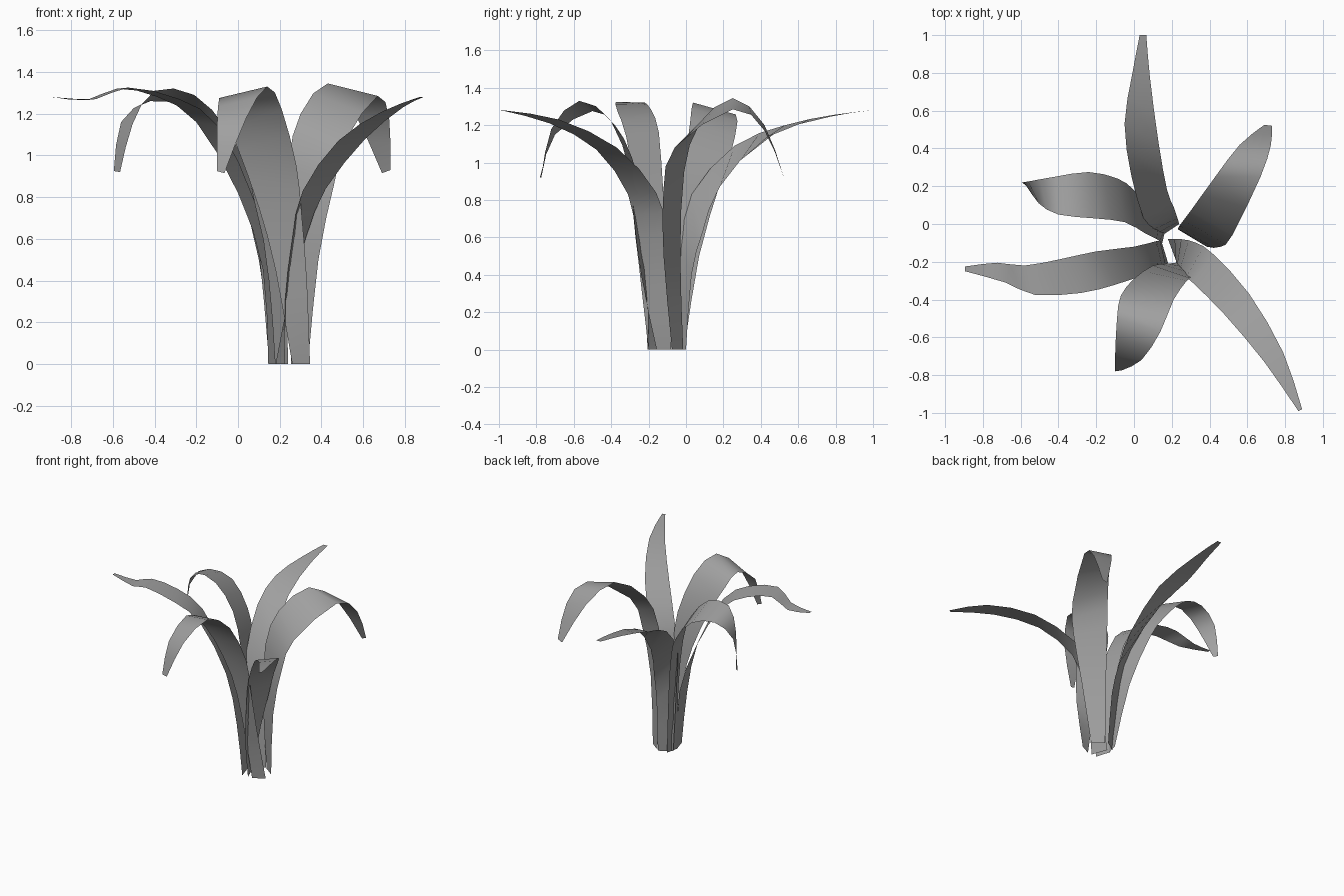
import bpy
import bmesh
from mathutils import Vector

STEPS = 2  # cross-sections per rail span

cube = bpy.data.objects.get("Cube")
if cube:
    bpy.data.objects.remove(cube, do_unlink=True)


def make_material(name, colour):
    material = bpy.data.materials.new(name)
    material.use_nodes = True
    material.diffuse_color = colour
    shader = next(n for n in material.node_tree.nodes if n.type == 'BSDF_PRINCIPLED')
    shader.inputs["Base Color"].default_value = colour
    shader.inputs["Roughness"].default_value = 0.8
    return material


def smooth_rail(points):
    """Resample a rail as a curve that passes through every control point."""
    pts = [Vector(p) for p in points]
    pts = [pts[0] * 2 - pts[1]] + pts + [pts[-1] * 2 - pts[-2]]
    result = []
    for before, start, end, after in zip(pts, pts[1:], pts[2:], pts[3:]):
        for step in range(STEPS):
            t = step / STEPS
            result.append(start + (end - before) * (t / 2)
                          + (before * 2 - start * 5 + end * 4 - after) * (t * t / 2)
                          + (start * 3 - before - end * 3 + after) * (t ** 3 / 2))
    return result + [pts[-2]]


def make_leaf(name, rail_a, rail_b, material):
    """Loft one thin blade between its two edge rails, root to tip."""
    bm = bmesh.new()
    rows = [(bm.verts.new(a), bm.verts.new(b))
            for a, b in zip(smooth_rail(rail_a), smooth_rail(rail_b))]
    for (a, b), (next_a, next_b) in zip(rows, rows[1:]):
        bm.faces.new((a, b, next_b, next_a)).smooth = True
    mesh = bpy.data.meshes.new(name)
    bm.to_mesh(mesh)
    bm.free()
    mesh.materials.append(material)
    leaf = bpy.data.objects.new(name, mesh)
    bpy.context.collection.objects.link(leaf)
    return leaf


leaf_grey = make_material("leaf_grey", (0.35, 0.35, 0.35, 1.0))

# Long straight leaf reaching back
make_leaf(
    "back_leaf",
    [(.24, 0, 0), (.23, .03, .4), (.21, .09, .63), (.175, .18, .87),
     (.13, .43, 1.135), (.085, .77, 1.245), (.065, 1, 1.28)],
    [(.15, -.06, 0), (.1, -.03, .55), (.05, .03, .83), (-.015, .26, 1.09),
     (-.05, .53, 1.2), (-.01, .79, 1.255), (.03, 1, 1.28)],
    leaf_grey)

# Broad drooping leaf on the back left
make_leaf(
    "back_left_leaf",
    [(.335, -.075, 0), (.385, -.12, .5), (.46, -.12, .86), (.52, -.06, 1.08),
     (.67, .25, 1.285), (.725, .42, 1.17), (.73, .52, .93)],
    [(.255, -.015, 0), (.235, -.03, .5), (.24, -.01, .95), (.3, .07, 1.2),
     (.43, .25, 1.345), (.56, .42, 1.2), (.69, .525, .915)],
    leaf_grey)

# Drooping leaf on the back right
make_leaf(
    "back_right_leaf",
    [(.17, -.01, 0), (.1, .07, .5), (0, .18, .88), (-.085, .24, 1.05),
     (-.24, .275, 1.22), (-.42, .25, 1.26), (-.56, .225, 1.16), (-.595, .22, .925)],
    [(.15, -.1, 0), (.12, -.08, .5), (.06, -.05, .88), (-.05, .01, 1.12),
     (-.21, .03, 1.29), (-.4, .05, 1.31), (-.505, .11, 1.15), (-.565, .2, .92)],
    leaf_grey)

# Long straight leaf reaching to the front left
make_leaf(
    "front_left_leaf",
    [(.225, -.2, 0), (.225, -.235, .3), (.26, -.27, .6), (.31, -.31, .83),
     (.48, -.48, 1.07), (.69, -.73, 1.21), (.87, -.99, 1.28)],
    [(.18, -.08, 0), (.25, -.08, .35), (.33, -.1, .62), (.42, -.16, .84),
     (.61, -.37, 1.08), (.79, -.68, 1.23), (.89, -.98, 1.28)],
    leaf_grey)

# Long level leaf on the right
make_leaf(
    "right_leaf",
    [(.145, -.09, 0), (.12, -.09, .45), (0, -.12, .82), (-.2, -.145, 1.16),
     (-.385, -.185, 1.28), (-.58, -.22, 1.32), (-.725, -.205, 1.265), (-.895, -.225, 1.28)],
    [(.18, -.205, 0), (.15, -.23, .4), (.08, -.26, .78), (-.095, -.32, 1.14),
     (-.28, -.365, 1.27), (-.525, -.375, 1.325), (-.68, -.31, 1.27), (-.895, -.25, 1.28)],
    leaf_grey)

# Broad drooping leaf at the front
make_leaf(
    "front_leaf",
    [(.26, -.2, 0), (.18, -.21, .45), (.1, -.22, .75), (0, -.29, 1.03),
     (-.07, -.38, 1.2), (-.09, -.5, 1.275), (-.1, -.7, 1.15), (-.1, -.78, .925)],
    [(.345, -.155, 0), (.33, -.24, .4), (.305, -.28, .72), (.28, -.3, .95),
     (.21, -.4, 1.22), (.14, -.57, 1.33), (.04, -.72, 1.18), (-.065, -.775, .915)],
    leaf_grey)
